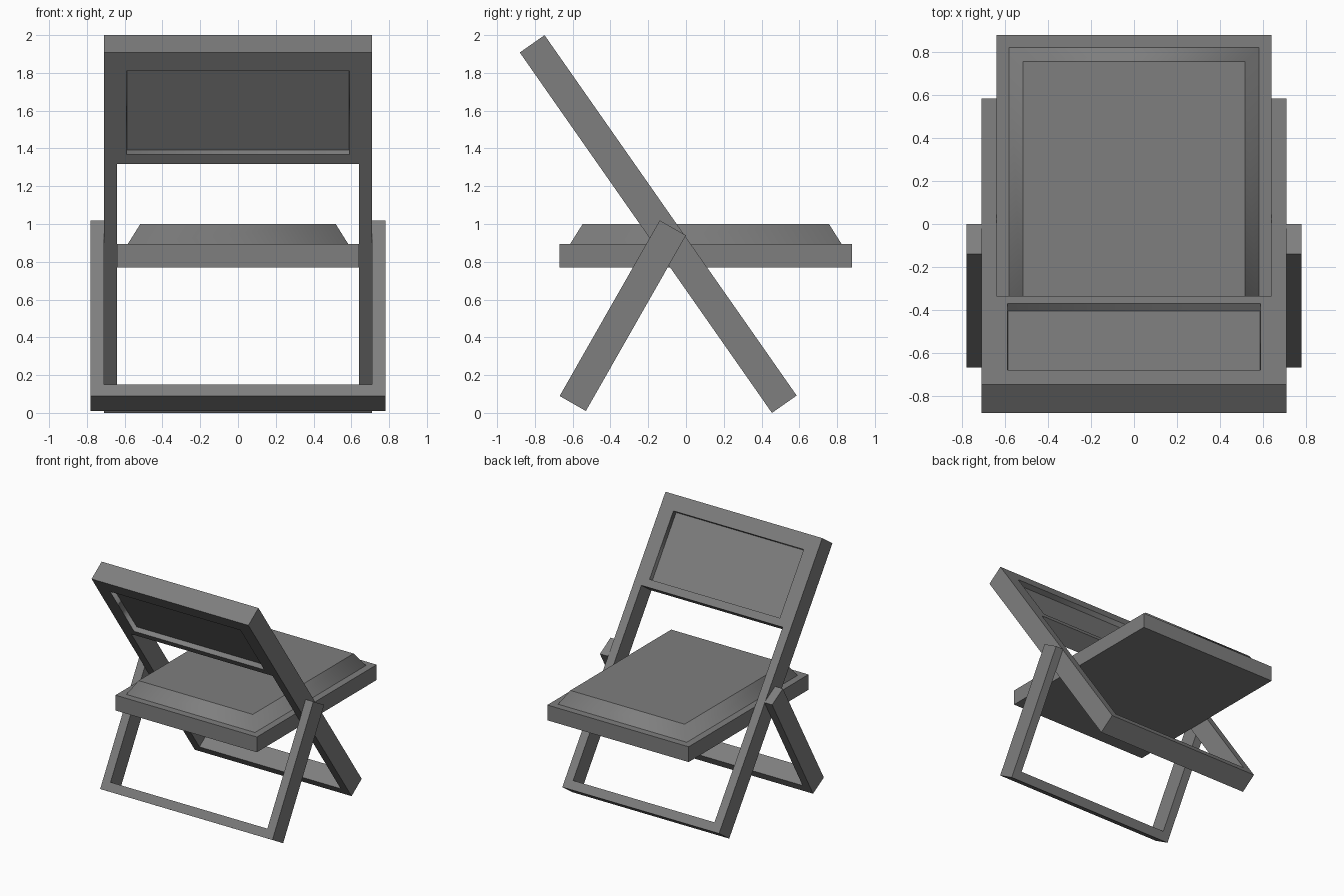
import bpy, bmesh, math
from mathutils import Matrix

if "Cube" in bpy.data.objects:
    bpy.data.objects.remove(bpy.data.objects["Cube"])

GREY = (0.21, 0.21, 0.21, 1)
grey = bpy.data.materials.new("mid_grey")
grey.use_nodes = True
grey.diffuse_color = GREY
grey.node_tree.nodes["Principled BSDF"].inputs["Base Color"].default_value = GREY


def box(bm, x, y, z):
    """Add a box spanning three (min, max) ranges, with all edges sharp."""
    verts = bmesh.ops.create_cube(bm, size=1)["verts"]
    for v in verts:
        for i, (lo, hi) in enumerate((x, y, z)):
            v.co[i] = lo if v.co[i] < 0 else hi
    for e in {e for v in verts for e in v.link_edges}:
        e.smooth = False


def finish(name, bm, matrix=Matrix(), soft=False):
    mesh = bpy.data.meshes.new(name)
    for f in bm.faces:
        f.smooth = soft
    bm.to_mesh(mesh)
    bm.free()
    mesh.materials.append(grey)
    obj = bpy.data.objects.new(name, mesh)
    obj.matrix_world = matrix
    bpy.context.collection.objects.link(obj)
    if soft:
        mod = obj.modifiers.new("soft_normals", "WEIGHTED_NORMAL")
        mod.keep_sharp = True
    return obj


def slanted(start, end):
    """Frame whose local y runs from start to end in the side plane."""
    (y0, z0), (y1, z1) = start, end
    turn = Matrix.Rotation(math.atan2(z1 - z0, y1 - y0), 4, "X")
    return Matrix.Translation((0, y0, z0)) @ turn, math.hypot(y1 - y0, z1 - z0)


def inset(bm, face, thickness, depth=0.0):
    bmesh.ops.inset_region(bm, faces=[face], thickness=thickness, depth=depth,
                           use_even_offset=True)


BAR = 0.07      # bar width of both frames
DEEP = 0.16     # bar depth of both frames
OUT = 0.71      # outer half width of the back frame
IN = OUT - BAR
PANEL = 0.72    # length of the backrest

# Back frame: two long rails and a bottom crossbar
back, length = slanted((-0.88, 1.908), (0.455, 0.0))
for name, side in (("left", 1), ("right", -1)):
    bm = bmesh.new()
    box(bm, sorted((side * IN, side * OUT)), (PANEL, length), (0, DEEP))
    finish(name + "_back_rail", bm, back)
bm = bmesh.new()
box(bm, (-IN, IN), (length - BAR, length), (0, DEEP))
finish("back_frame_crossbar", bm, back)

# Backrest: thick panel recessed on both faces
bm = bmesh.new()
box(bm, (-OUT, OUT), (0, PANEL), (0, DEEP))
bm.normal_update()
for face in [f for f in bm.faces if abs(f.normal.z) > 0.9]:
    inset(bm, face, 0.12)
    for v in face.verts:
        if v.co.y > PANEL / 2:
            v.co.y += BAR - 0.01
    inset(bm, face, 0.002, -0.04)
finish("backrest", bm, back, soft=True)

# Leg frame: two short legs and a bottom crossbar
legs, length = slanted((-0.53, 0.01), (0.0, 0.94))
for name, side in (("left", 1), ("right", -1)):
    bm = bmesh.new()
    box(bm, sorted((side * OUT, side * (OUT + BAR))), (0, length), (0, DEEP))
    finish(name + "_leg", bm, legs)
bm = bmesh.new()
box(bm, (-OUT, OUT), (0, BAR), (0, DEEP))
finish("leg_crossbar", bm, legs)

# Seat: slab with a raised, tapered cushion
bm = bmesh.new()
box(bm, (-IN, IN), (-0.67, 0.88), (0.77, 0.895))
bm.normal_update()
top = next(f for f in bm.faces if f.normal.z > 0.9)
inset(bm, top, 0.057)
inset(bm, top, 0.066, 0.105)
finish("seat", bm, soft=True)
